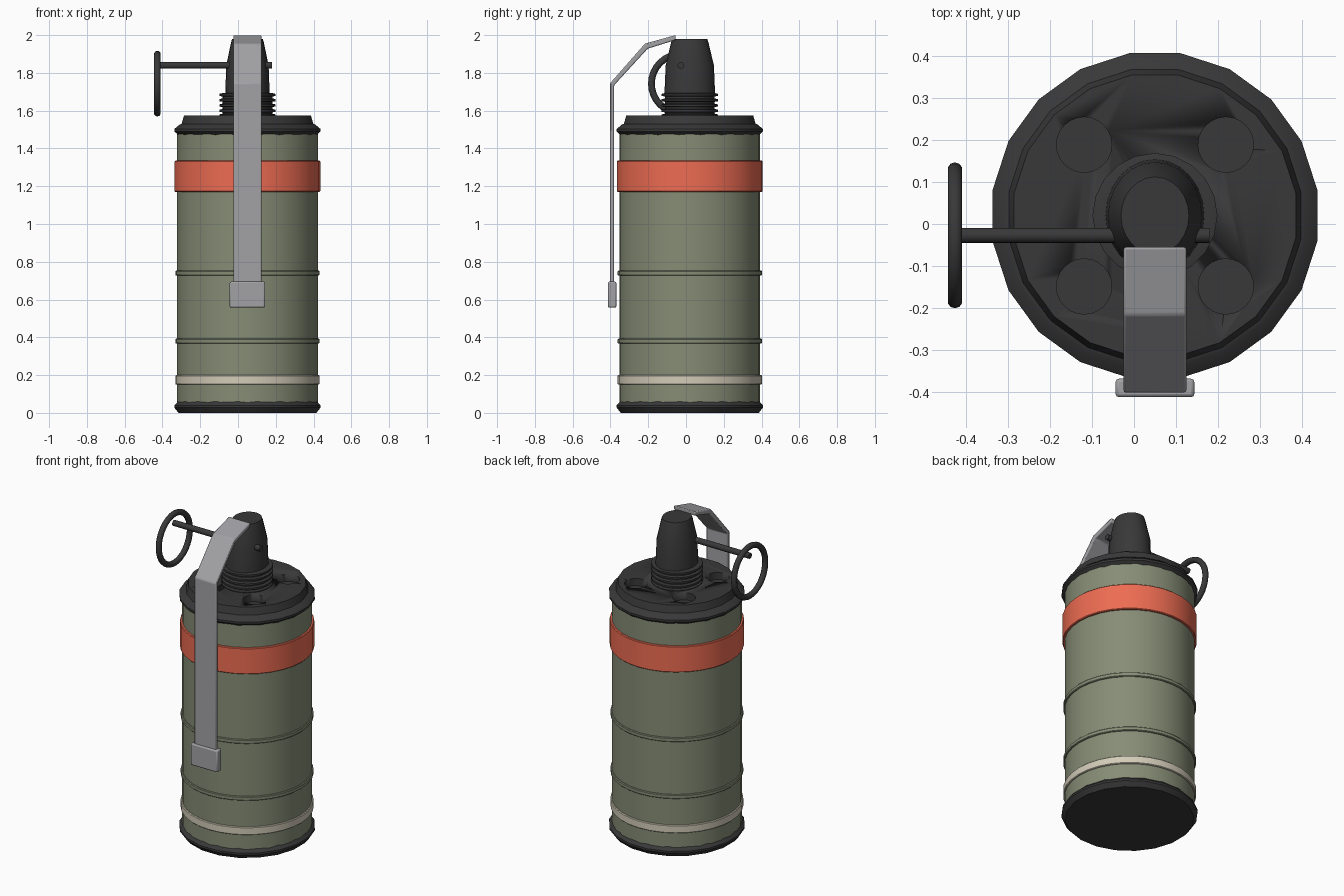
import bpy, bmesh, math
from mathutils import Matrix, Vector

if "Cube" in bpy.data.objects:
    bpy.data.objects.remove(bpy.data.objects["Cube"])

CX, CY = 0.05, 0.02   # axis of the canister


def material(name, rgb):
    m = bpy.data.materials.new(name)
    m.diffuse_color = (*rgb, 1)
    m.use_nodes = True
    m.node_tree.nodes["Principled BSDF"].inputs["Base Color"].default_value = m.diffuse_color
    return m


DARK = material("dark", (0.04, 0.04, 0.042))
GREEN = material("green", (0.24, 0.265, 0.18))
RED = material("red", (0.85, 0.15, 0.085))
CREAM = material("cream", (0.65, 0.60, 0.48))
STEEL = material("steel", (0.36, 0.36, 0.38))


def finish(name, bm, mat):
    bmesh.ops.recalc_face_normals(bm, faces=bm.faces)
    me = bpy.data.meshes.new(name)
    bm.to_mesh(me)
    bm.free()
    ob = bpy.data.objects.new(name, me)
    bpy.context.collection.objects.link(ob)
    me.materials.append(mat)
    bpy.ops.object.select_all(action='DESELECT')
    ob.select_set(True)
    bpy.context.view_layer.objects.active = ob
    bpy.ops.object.shade_smooth_by_angle(angle=math.radians(30))
    return ob


def lathe(name, profile, mat, segs=32, phase=0.0, ysquash=1.0, x=CX, y=CY):
    """Solid of revolution from (radius, z) points, capped at both ends."""
    bm = bmesh.new()
    rings = []
    for r, z in profile:
        ring = []
        for i in range(segs):
            a = 2 * math.pi * (i + phase) / segs
            ring.append(bm.verts.new((x + r * math.cos(a), y + r * ysquash * math.sin(a), z)))
        rings.append(ring)
    for lo, hi in zip(rings, rings[1:]):
        for i in range(segs):
            j = (i + 1) % segs
            bm.faces.new((lo[i], lo[j], hi[j], hi[i]))
    bm.faces.new(rings[0])
    bm.faces.new(rings[-1])
    return finish(name, bm, mat)


def band(name, r, z0, z1, mat, b=0.004):
    return lathe(name, [(r - b, z0), (r, z0 + b), (r, z1 - b), (r - b, z1)], mat)


def bevel(ob, width):
    m = ob.modifiers.new("bevel", 'BEVEL')
    m.width = width
    m.segments = 2


# canister body, bands and ribs
lathe("body", [(0.373, 0.03), (0.373, 1.50)], GREEN)
band("upper_band", 0.386, 1.17, 1.335, RED)
band("lower_band", 0.382, 0.15, 0.20, CREAM)
for i, z in enumerate((0.38, 0.74)):
    band(f"rib_{i + 1}", 0.382, z - 0.013, z + 0.013, GREEN)

# rims
lathe("bottom_rim", [(0.37, 0.0), (0.392, 0.028), (0.392, 0.04), (0.368, 0.065)],
      DARK, 20, 0.5)
lid = lathe("lid", [(0.366, 1.467), (0.392, 1.49), (0.392, 1.503), (0.363, 1.527),
                    (0.353, 1.53), (0.340, 1.575)], DARK, 20, 0.5)

# vent recesses in the lid
for i, (sx, sy) in enumerate(((1, 1), (-1, 1), (-1, -1), (1, -1))):
    cutter = lathe(f"vent_cutter_{i + 1}", [(0.066, 1.53), (0.066, 1.65)], DARK, 24,
                   x=CX + sx * 0.169, y=CY + sy * 0.169)
    cutter.hide_render = True
    cutter.hide_viewport = True
    cutter.display_type = 'WIRE'
    m = lid.modifiers.new(f"vent_{i + 1}", 'BOOLEAN')
    m.operation = 'DIFFERENCE'
    m.solver = 'EXACT'
    m.object = cutter

# threaded neck
thread = [(0.149, 1.56), (0.149, 1.58), (0.132, 1.584)]
for k in range(4):
    z = 1.597 + 0.028 * k
    thread += [(0.132, z - 0.006), (0.149, z - 0.003), (0.149, z + 0.008), (0.132, z + 0.012)]
lathe("threaded_neck", thread, DARK, 20)

# fuse head
lathe("fuse_head", [(0.118, 1.68), (0.112, 1.84), (0.087, 1.96), (0.081, 1.98)],
      DARK, 24, ysquash=1.14)

# pull pin with its ring
bm = bmesh.new()
turn = Matrix.Translation((-0.125, -0.027, 1.84)) @ Matrix.Rotation(math.pi / 2, 4, 'Y')
bmesh.ops.create_cone(bm, cap_ends=True, segments=16, radius1=0.018, radius2=0.018,
                      depth=0.61, matrix=turn)
finish("pull_pin", bm, DARK)

bpy.ops.mesh.primitive_torus_add(major_radius=0.156, minor_radius=0.018, major_segments=32,
                                 minor_segments=10, location=(-0.427, -0.027, 1.743),
                                 rotation=(0, math.pi / 2, 0))
ring = bpy.context.object
ring.name = "pull_ring"
ring.data.materials.append(DARK)
bpy.ops.object.shade_smooth_by_angle(angle=math.radians(40))

# safety lever: side profile (y, z) extruded across x
outer = [(-0.055, 2.0), (-0.217, 1.955), (-0.402, 1.745), (-0.402, 0.58)]
inner = [(-0.380, 0.58), (-0.380, 1.735), (-0.203, 1.928), (-0.055, 1.974)]
bm = bmesh.new()
face = bm.faces.new([bm.verts.new((-0.025, y, z)) for y, z in outer + inner])
ext = bmesh.ops.extrude_face_region(bm, geom=[face])
bmesh.ops.translate(bm, vec=Vector((0.15, 0, 0)),
                    verts=[v for v in ext["geom"] if isinstance(v, bmesh.types.BMVert)])
bevel(finish("safety_lever", bm, STEEL), 0.006)

# clip at the lower end of the lever
bm = bmesh.new()
bmesh.ops.create_cube(bm, size=1, matrix=Matrix.Translation((0.05, -0.391, 0.626))
                      @ Matrix.Diagonal((0.188, 0.044, 0.138, 1)))
bevel(finish("lever_clip", bm, STEEL), 0.008)
